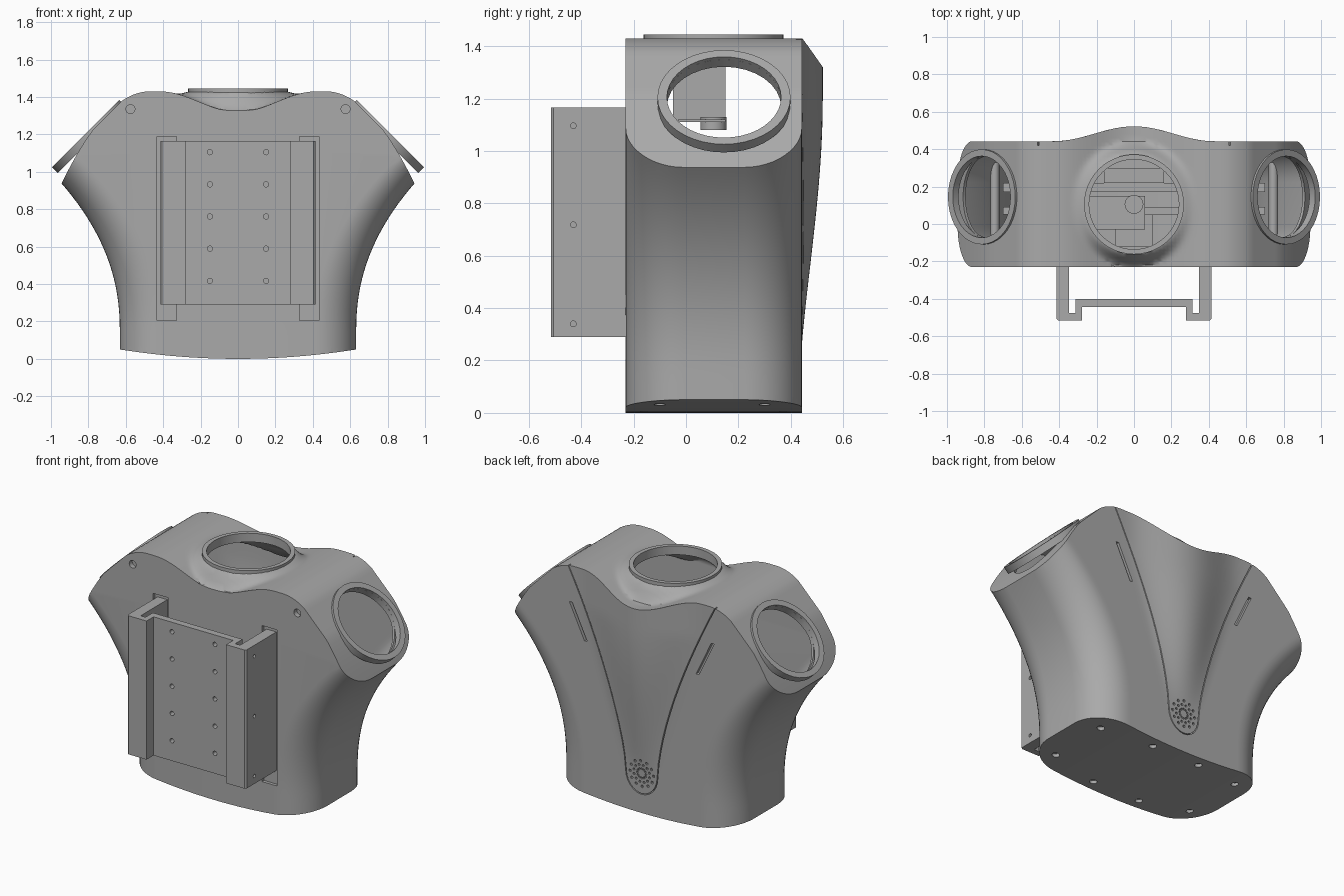
import bpy, bmesh, math
from mathutils import Matrix, Vector

if "Cube" in bpy.data.objects:
    bpy.data.objects.remove(bpy.data.objects["Cube"])

grey = bpy.data.materials.new("plain grey")
grey.use_nodes = True
GREY = (0.4, 0.4, 0.4, 1)
grey.diffuse_color = GREY
grey.node_tree.nodes["Principled BSDF"].inputs["Base Color"].default_value = GREY

FRONT, BACK, NECK_Y, ARM = -0.23, 0.442, 0.105, Vector((0.805, 0.145, 1.195))
TURN_X = Matrix.Rotation(math.pi / 2, 4, 'Y')
TURN_Y = Matrix.Rotation(math.pi / 2, 4, 'X')
UPRIGHT = Matrix.Identity(4)


def finish(bm, name):
    bmesh.ops.recalc_face_normals(bm, faces=bm.faces)
    mesh = bpy.data.meshes.new(name)
    bm.to_mesh(mesh)
    bm.free()
    mesh.materials.append(grey)
    obj = bpy.data.objects.new(name, mesh)
    bpy.context.collection.objects.link(obj)
    return obj


def activate(obj):
    bpy.ops.object.select_all(action='DESELECT')
    obj.select_set(True)
    bpy.context.view_layer.objects.active = obj


def boolean(obj, cutter, operation='DIFFERENCE'):
    mod = obj.modifiers.new("cut", 'BOOLEAN')
    mod.operation, mod.solver, mod.object = operation, 'EXACT', cutter
    activate(obj)
    bpy.ops.object.modifier_apply(modifier=mod.name)
    bpy.data.objects.remove(cutter)


def bridge(bm, rings, closed=False):
    """Join equal rings of points; cap both ends unless the rings form a loop."""
    rows = [[bm.verts.new(p) for p in ring] for ring in rings]
    pairs = list(zip(rows, rows[1:])) + ([(rows[-1], rows[0])] if closed else [])
    for a, b in pairs:
        for i in range(len(a)):
            j = (i + 1) % len(a)
            bm.faces.new((a[i], a[j], b[j], b[i]))
    if not closed:
        bm.faces.new(rows[0])
        bm.faces.new(rows[-1])


def cylinder(bm, place, radius, depth, turn=UPRIGHT, sides=16):
    bmesh.ops.create_cone(bm, cap_ends=True, segments=sides, radius1=radius, radius2=radius,
                          depth=depth, matrix=Matrix.Translation(place) @ turn)


def box(bm, low, high):
    low, high = Vector(low), Vector(high)
    bmesh.ops.create_cube(bm, size=1, matrix=Matrix.Translation((low + high) / 2)
                          @ Matrix.Diagonal((*(high - low), 1)))


def prism_y(bm, outline, y0, y1):
    bridge(bm, [[(x, y, z) for x, z in outline] for y in (y0, y1)])


def tube(name, place, inner, outer, low, high, turn=UPRIGHT, sides=48):
    bm = bmesh.new()
    at = Matrix.Translation(place) @ turn
    angles = [2 * math.pi * i / sides for i in range(sides)]
    bridge(bm, [[at @ Vector((r * math.cos(a), r * math.sin(a), z)) for a in angles]
                for r, z in ((inner, low), (outer, low), (outer, high), (inner, high))], True)
    return finish(bm, name)


def smooth(a, b, v):
    t = min(max((v - a) / (b - a), 0), 1)
    return t * t * (3 - 2 * t)


def bulge(x, z):
    """Outward swelling of the back, a V that widens upward."""
    t = min(max((z - 0.25) / 0.95, 0), 1)
    width = 0.12 + 0.31 * t
    return 0.08 * math.sin(t ** 1.2 * math.pi / 2) * math.cos(min(abs(x) / width, 1) * math.pi / 2) ** 2


def flared_column(inset):
    """Rounded rectangular column whose flanks flare toward the shoulders."""
    bm, rings, r = bmesh.new(), [], 0.22 - inset
    y0, y1 = FRONT + inset, BACK - inset
    for k in range(41):
        z = -0.05 + k * 0.04
        half = 0.632 + 0.368 * max((z - 0.15) / 0.85, 0) ** 2.2 - inset
        run, ring = half - r, []
        for cx, cy, start in ((run, y0 + r, 270), (run, y1 - r, 0), (-run, y1 - r, 90), (-run, y0 + r, 180)):
            for i in range(13):
                a = math.radians(start + 7.5 * i)
                ring.append((cx + r * math.cos(a), cy + r * math.sin(a), z))
            if start == 0:
                for i in range(1, 60):
                    x = run * (1 - i / 30)
                    ring.append((x, y1 + bulge(x, z), z))
        rings.append(ring)
    bridge(bm, rings)
    return finish(bm, "column")


def height_block(inset):
    """Block with the sloped shoulders, collar dip and bowed underside."""
    def top(x, y):
        a = abs(x)
        dip = 0.11 * math.cos(min(a / 0.42, 1) * math.pi / 2) ** 2
        dip *= smooth(0.255, 0.345, math.hypot(x, y - NECK_Y))
        return min(2 - a - 0.4 * inset, 1.43 - 2.2 * max(a - 0.47, 0) ** 2 - dip) - inset
    bm, rings = bmesh.new(), []
    ys = [-0.3 + 0.02 * j for j in range(46)]
    for i in range(111):
        x = -1.1 + 0.02 * i
        low = 0.05 * (x / 0.63) ** 2 + inset
        rings.append([(x, ys[0], low), (x, ys[-1], low)] + [(x, y, top(x, y)) for y in reversed(ys)])
    bridge(bm, rings)
    return finish(bm, "block")


# Hollow torso shell
shell = flared_column(0)
shell.name = "torso_shell"
boolean(shell, height_block(0), 'INTERSECT')
cavity = flared_column(0.04)
boolean(cavity, height_block(0.04), 'INTERSECT')
boolean(shell, cavity)

# Neck and arm openings, screw recesses and bracket pockets
bm = bmesh.new()
cylinder(bm, (0, NECK_Y, 1.45), 0.24, 0.3, sides=48)
for s in (-1, 1):
    tilt = Matrix.Rotation(s * math.pi / 4, 4, 'Y')
    cylinder(bm, (s * ARM.x, ARM.y, ARM.z), 0.218, 0.26, tilt, 32)
    for x, z in ((0.575, 1.335), (0.775, 0.8), (0.575, 0.245)):
        cylinder(bm, (s * x, -0.3, z), 0.024, 0.2, TURN_Y)
    for x, y in ((0.5, 0.3), (0.5, -0.1), (0.17, 0.37), (0.17, -0.16)):
        cylinder(bm, (s * x, y, 0.05 * (x / 0.63) ** 2), 0.022, 0.04)
    box(bm, (s * 0.38 - 0.052, -0.3, 0.205), (s * 0.38 + 0.052, -0.21, 1.19))
boolean(shell, finish(bm, "opening_cutter"))

# Back panel seam, side slots and round grille
bm = bmesh.new()
flank = [(0.11 + 0.44 * (k / 14) ** 1.5, 0.25 + 1.25 * k / 14) for k in range(14, -1, -1)]
bowl = [(0.11 * math.cos(a), 0.25 - 0.13 * math.sin(a)) for a in [math.pi * k / 12 for k in range(1, 12)]]
path = [Vector(p) for p in flank + bowl + [(-x, z) for x, z in reversed(flank)]]
edges = ([], [])
for i, p in enumerate(path):
    d = (path[min(i + 1, len(path) - 1)] - path[max(i - 1, 0)]).normalized() * 0.003
    edges[0].append(p + Vector((-d.y, d.x)))
    edges[1].append(p - Vector((-d.y, d.x)))
prism_y(bm, edges[0] + edges[1][::-1], 0.42, 0.6)
for s in (-1, 1):
    prism_y(bm, [(s * x, z) for x, z in ((0.485, 1.2), (0.505, 1.2), (0.4, 0.98), (0.38, 0.98))], 0.42, 0.6)
for ring in range(3):
    for k in range(12):
        a = math.radians(30 * k + 14 * ring)
        r = 0.03 + 0.026 * ring
        cylinder(bm, (r * math.cos(a), 0.5, 0.25 + r * math.sin(a)), 0.0065 + 0.001 * ring, 0.16, TURN_Y, 8)
boolean(shell, finish(bm, "back_cutter"))

# Raised rims around the openings
rims = [tube("neck_rim", (0, NECK_Y, 0), 0.24, 0.267, 1.39, 1.445)]
for s, side in ((-1, "right"), (1, "left")):
    tilt = Matrix.Rotation(s * math.pi / 4, 4, 'Y')
    rims.append(tube(side + "_arm_rim", (s * ARM.x, ARM.y, ARM.z), 0.218, 0.254, -0.03, 0.014, tilt, 40))

# Mounting bracket: one channel profile extruded upward
half = [(0.313, -0.402), (0.313, -0.475), (0.347, -0.475), (0.347, -0.2), (0.415, -0.2), (0.415, -0.505),
        (0.405, -0.515), (0.278, -0.515), (0.278, -0.445)]
outline = half + [(-x, y) for x, y in reversed(half)]
bm = bmesh.new()
bridge(bm, [[(x, y, z) for x, y in outline] for z in (0.29, 1.165)])
bracket = finish(bm, "mounting_bracket")
bm = bmesh.new()
for s in (-1, 1):
    for k in range(5):
        cylinder(bm, (s * 0.15, -0.42, 0.417 + 0.172 * k), 0.014, 0.2, TURN_Y)
    for k in range(3):
        cylinder(bm, (s * 0.38, -0.43, 0.34 + 0.378 * k), 0.011, 0.1, TURN_X)
boolean(bracket, finish(bm, "bracket_cutter"))

# Inner hardware under the neck
bm = bmesh.new()
box(bm, (-0.36, -0.05, 1.115), (-0.345, 0.15, 1.41))
box(bm, (-0.36, -0.03, 1.11), (0.06, 0.15, 1.12))
cylinder(bm, (0, 0.105, 1.105), 0.05, 0.05, sides=24)
hanger = finish(bm, "inner_hanger")
bm = bmesh.new()
box(bm, (-0.1, -0.12, 0.83), (0.1, 0.05, 0.85))
box(bm, (-0.7, 0.05, 0.8), (0.7, 0.09, 0.84))
box(bm, (-0.16, 0.22, 0.8), (0.16, 0.3, 0.84))
box(bm, (-0.7, 0.17, 0.78), (0.7, 0.22, 0.8))
tray = finish(bm, "inner_tray")

# Ribs across the lower arm openings
bm = bmesh.new()
for s in (-1, 1):
    cylinder(bm, (s * 0.745, 0.135, 0.75), 0.025, 0.39, TURN_Y)
ribs = finish(bm, "arm_ribs")

for obj in [shell, bracket, hanger, tray, ribs] + rims:
    activate(obj)
    bpy.ops.object.shade_smooth_by_angle(angle=math.radians(30))
